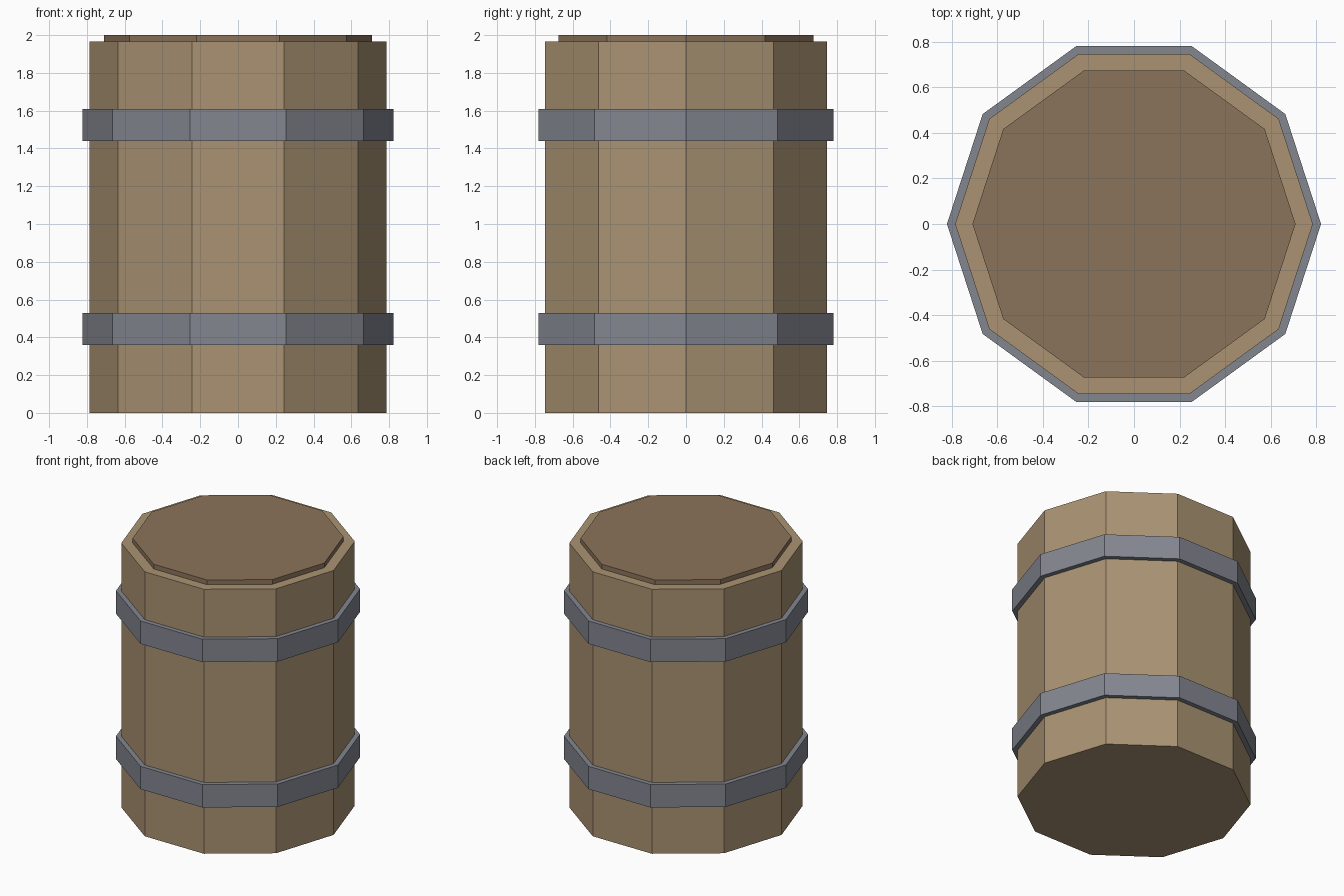
import bpy
import math

if "Cube" in bpy.data.objects:
    bpy.data.objects.remove(bpy.data.objects["Cube"])

SIDES = 10


def material(name, color):
    mat = bpy.data.materials.new(name)
    mat.diffuse_color = (*color, 1)
    mat.use_nodes = True
    mat.node_tree.nodes["Principled BSDF"].inputs["Base Color"].default_value = mat.diffuse_color
    return mat


def decagon(name, radius, z0, z1, mat):
    """Flat-shaded ten-sided prism with corners on the x axis."""
    bpy.ops.mesh.primitive_cylinder_add(
        vertices=SIDES, radius=radius, depth=z1 - z0,
        location=(0, 0, (z0 + z1) / 2), rotation=(0, 0, math.pi / 2))
    obj = bpy.context.object
    obj.name = name
    obj.data.materials.append(mat)
    bpy.ops.object.transform_apply(location=False, rotation=True, scale=False)
    return obj


wood = material("wood", (0.40, 0.29, 0.17))
dark_wood = material("dark_wood", (0.26, 0.175, 0.105))
iron = material("iron", (0.23, 0.24, 0.28))

# Staved body and raised lid
decagon("barrel_body", 0.786, 0.0, 1.965, wood)
decagon("lid", 0.71, 1.93, 2.0, dark_wood)

# Metal hoops
for name, z in (("lower_hoop", 0.36), ("upper_hoop", 1.44)):
    decagon(name, 0.822, z, z + 0.17, iron)
